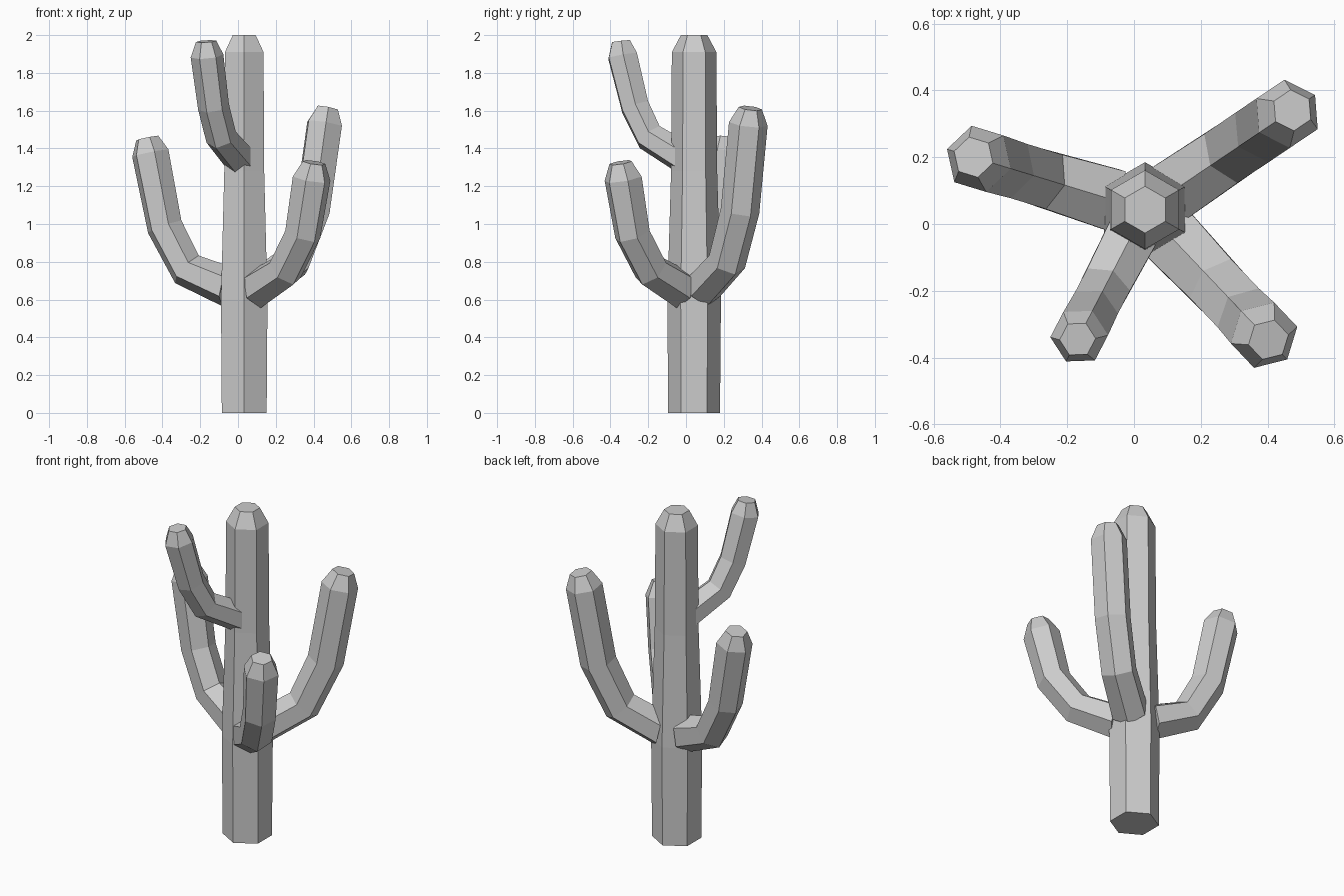
import bpy, bmesh
from math import cos, sin, atan2, pi, radians
from mathutils import Vector

if "Cube" in bpy.data.objects:
    bpy.data.objects.remove(bpy.data.objects["Cube"])

SIDES = 6
AXIS = Vector((0.033, 0.043, 0))


def skin(name, rings):
    """Loft a closed tube through equal-sized rings of points."""
    bm = bmesh.new()
    loops = [[bm.verts.new(p) for p in ring] for ring in rings]
    for a, b in zip(loops, loops[1:]):
        for i in range(SIDES):
            j = (i + 1) % SIDES
            bm.faces.new((a[i], a[j], b[j], b[i]))
    bm.faces.new(loops[0])
    bm.faces.new(loops[-1])
    bmesh.ops.recalc_face_normals(bm, faces=bm.faces)
    mesh = bpy.data.meshes.new(name)
    bm.to_mesh(mesh)
    bm.free()
    ob = bpy.data.objects.new(name, mesh)
    bpy.context.collection.objects.link(ob)


def hexagon(centre, u, v, r):
    return [centre + r * (cos(k * pi / 3) * u + sin(k * pi / 3) * v)
            for k in range(SIDES)]


def arm(name, heading, path):
    """path: (distance from trunk axis, height, radius), start to tip."""
    out = Vector((cos(radians(heading)), sin(radians(heading)), 0))
    side = Vector((-out.y, out.x, 0))
    up = Vector((0, 0, 1))
    seg = [atan2(b[1] - a[1], b[0] - a[0]) for a, b in zip(path, path[1:])]
    # rings sit on the bisector of neighbouring segments
    tilt = [radians(12)] + [(s + t) / 2 for s, t in zip(seg, seg[1:])] + [seg[-1]]
    rings = [hexagon(AXIS + out * d + up * z, out * sin(t) - up * cos(t), side, r)
             for (d, z, r), t in zip(path, tilt)]
    skin(name, rings)


# Trunk: points face front and back, bevelled top
trunk = [(0, 0.137), (0.6, 0.142), (1.28, 0.122), (1.91, 0.118), (2.0, 0.07)]
skin("trunk", [hexagon(AXIS + Vector((0, 0, z)), Vector((0, 1, 0)), Vector((1, 0, 0)), r)
               for z, r in trunk])

# Four upturned arms
arm("left_arm", 163, [(0.10, 0.67, 0.107), (0.317, 0.76, 0.098), (0.44, 0.985, 0.098),
                      (0.52, 1.375, 0.102), (0.537, 1.455, 0.062)])
arm("back_right_arm", 34, [(0.10, 0.67, 0.107), (0.312, 0.80, 0.102), (0.435, 1.07, 0.103),
                           (0.513, 1.53, 0.103), (0.532, 1.613, 0.062)])
arm("front_right_arm", -46.5, [(0.105, 0.66, 0.107), (0.315, 0.755, 0.098), (0.45, 0.945, 0.098),
                             (0.518, 1.24, 0.103), (0.537, 1.325, 0.062)])
arm("upper_front_arm", 242.5, [(0.055, 1.345, 0.090), (0.265, 1.46, 0.083), (0.352, 1.62, 0.083),
                               (0.427, 1.89, 0.087), (0.437, 1.967, 0.054)])
